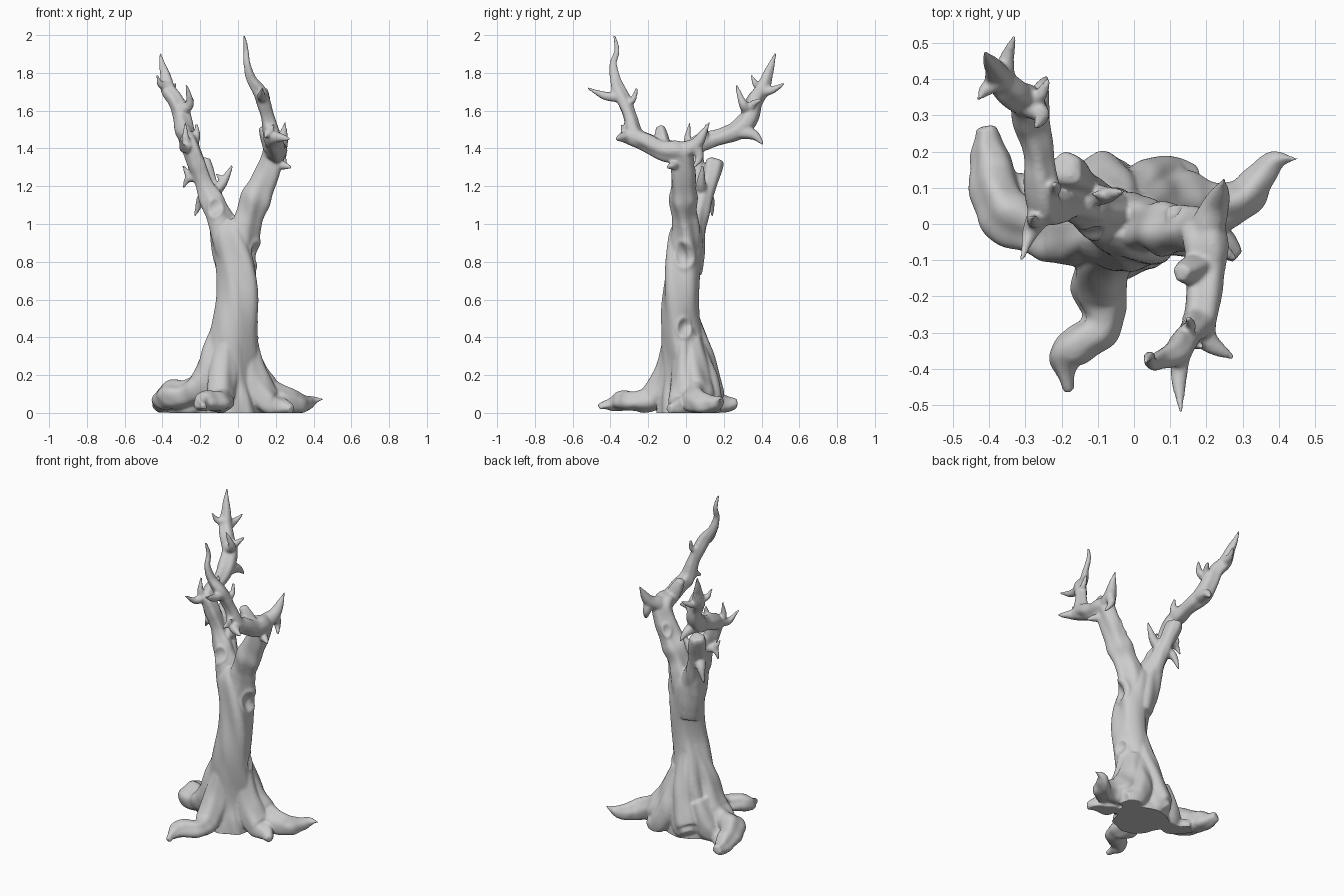
import bpy, bmesh, math
from mathutils import Vector, noise

bm = bmesh.new()


def spline(pts, steps):
    """Smooth path through (x, y, z, radius) points."""
    p = [Vector(q) for q in pts]
    p = [p[0] * 2 - p[1]] + p + [p[-1] * 2 - p[-2]]
    out = []
    for i in range(1, len(p) - 2):
        a, b, c, d = p[i - 1:i + 3]
        for s in range(steps):
            t = s / steps
            out.append(0.5 * (2 * b + (c - a) * t + (2 * a - 5 * b + 4 * c - d) * t * t
                              + (3 * b - a - 3 * c + d) * t ** 3))
    out.append(p[-2])
    return out


def tube(pts, squash=1.0, groove=0.07, twist=5, sides=32, steps=8, lumpy=0.0):
    """Grooved, twisting, lumpy, tapering limb."""
    path = spline(pts, steps)
    n = len(path)
    pos = [q.to_3d() for q in path]
    ref = Vector((1, 0, 0))
    if abs((pos[1] - pos[0]).normalized().x) > 0.8:
        ref = Vector((0, 1, 0))
    rings, run = [], 0
    for i in range(n):
        t = (pos[min(i + 1, n - 1)] - pos[max(i - 1, 0)]).normalized()
        ref = (ref - t * ref.dot(t)).normalized()
        side = t.cross(ref)
        run += (pos[i] - pos[i - 1]).length if i else 0
        r = max(path[i].w, 0.006) * (1 + lumpy * noise.noise(pos[i] * 11))
        ring = []
        for k in range(sides):
            a = 2 * math.pi * k / sides
            m = 1 + groove * (math.sin(3 * a + twist * run) + 0.7 * math.sin(5 * a - 0.5 + twist * 1.4 * run))
            ring.append(bm.verts.new(pos[i] + (ref * math.cos(a) + side * math.sin(a) * squash) * r * m))
        rings.append(ring)
    for a, b in zip(rings, rings[1:]):
        for k in range(sides):
            j = (k + 1) % sides
            bm.faces.new((a[k], a[j], b[j], b[k]))
    bm.faces.new(rings[0][::-1])
    bm.faces.new(rings[-1])


def twig(start, mid, end, r):
    tube([(*start, r), (*mid, r * 0.66), (*end, 0.006)], groove=0.03, sides=12, steps=5)


# trunk
tube([(-.04, .01, -.04, .17), (-.04, .01, .05, .165), (-.04, .01, .18, .148), (-.03, -.02, .4, .122),
      (0, -.03, .6, .107), (-.005, -.015, .8, .1), (-.035, .005, .95, .09), (-.045, .015, 1.02, .05)],
     squash=.92, twist=6)

# roots: left, front, right
tube([(-.06, -.02, .55, .05), (-.11, -.03, .35, .07), (-.17, -.02, .16, .095), (-.27, -.01, .1, .075),
      (-.35, .03, .09, .08), (-.385, .11, .07, .065), (-.4, .19, .05, .055), (-.41, .265, .05, .025)])
tube([(-.05, -.07, .4, .05), (-.08, -.1, .2, .075), (-.1, -.18, .08, .072), (-.09, -.27, .06, .058),
      (-.15, -.33, .065, .05), (-.19, -.37, .055, .045), (-.18, -.46, .03, .016)])
tube([(.03, .03, .4, .05), (.07, .05, .2, .08), (.14, .06, .1, .085), (.23, .05, .075, .07),
      (.3, .07, .05, .06), (.345, .125, .045, .045), (.39, .175, .06, .026), (.455, .18, .075, .006)])
# buttresses and low webs that fill the foot between the roots
tube([(.04, 0, .45, .05), (.07, -.01, .2, .075), (.15, -.02, .06, .075), (.22, -.04, .03, .05),
      (.285, -.09, .02, .02)])
tube([(-.03, .03, .5, .05), (-.05, .08, .25, .08), (-.09, .12, .08, .085), (-.12, .15, .03, .05)])
tube([(.0, .05, .35, .05), (.04, .09, .17, .08), (.1, .11, .05, .075), (.18, .12, .02, .04)])
tube([(-.12, .05, .22, .08), (-.2, .05, .07, .085), (-.28, .06, .02, .06), (-.34, .12, .01, .04)])

# right limb, bending forward then up to the tall tip
tube([(.01, -.01, .74, .07), (.03, 0, .95, .08), (.07, -.01, 1.08, .074), (.125, -.015, 1.2, .072),
      (.17, -.02, 1.3, .064), (.195, -.035, 1.375, .06), (.2, -.12, 1.39, .053), (.19, -.2, 1.43, .05),
      (.178, -.27, 1.47, .046), (.158, -.295, 1.56, .036), (.135, -.325, 1.64, .037),
      (.115, -.355, 1.7, .036), (.07, -.375, 1.77, .03), (.048, -.385, 1.85, .02),
      (.043, -.365, 1.92, .015), (.033, -.38, 2.0, .006)], twist=7, lumpy=.12)
twig((.2, -.02, 1.38), (.23, .06, 1.43), (.25, .125, 1.54), .052)
twig((.23, .05, 1.42), (.235, .07, 1.35), (.26, .04, 1.3), .033)
twig((.19, -.04, 1.32), (.24, -.07, 1.31), (.285, -.1, 1.3), .032)
tube([(.18, -.12, 1.4, .045), (.15, -.13, 1.47, .035), (.13, -.135, 1.515, .022)])
twig((.18, -.25, 1.45), (.2, -.32, 1.46), (.275, -.37, 1.45), .05)
twig((.18, -.26, 1.46), (.165, -.31, 1.48), (.14, -.36, 1.46), .042)
twig((.15, -.29, 1.56), (.17, -.33, 1.49), (.19, -.34, 1.53), .025)
twig((.13, -.34, 1.67), (.125, -.43, 1.68), (.13, -.52, 1.72), .032)
twig((.14, -.31, 1.64), (.155, -.28, 1.66), (.15, -.26, 1.72), .024)

# left limb, bending backward then up
tube([(-.025, .01, .74, .07), (-.08, .03, .98, .073), (-.13, .045, 1.1, .062), (-.18, .055, 1.22, .05),
      (-.22, .045, 1.33, .047), (-.25, .05, 1.41, .047), (-.258, .12, 1.44, .046), (-.265, .2, 1.465, .042),
      (-.285, .28, 1.5, .05), (-.3, .34, 1.57, .047), (-.33, .36, 1.65, .042), (-.37, .4, 1.71, .037),
      (-.385, .43, 1.79, .027), (-.4, .45, 1.84, .019), (-.412, .475, 1.905, .006)], twist=7, lumpy=.12)
# broken rear bough
tube([(-.02, .01, .78, .05), (-.07, .045, .97, .058), (-.12, .085, 1.1, .048), (-.15, .115, 1.2, .043),
      (-.175, .14, 1.28, .05), (-.19, .155, 1.33, .047), (-.192, .158, 1.345, .03)], twist=7)
twig((-.13, .08, 1.17), (-.08, .08, 1.22), (-.03, .09, 1.31), .036)
twig((-.08, .08, 1.22), (-.1, .08, 1.25), (-.12, .085, 1.27), .02)
twig((-.2, .06, 1.25), (-.26, .07, 1.24), (-.29, .08, 1.19), .036)
twig((-.26, .07, 1.25), (-.275, .07, 1.28), (-.29, .06, 1.31), .022)
twig((-.16, .1, 1.16), (-.2, .13, 1.12), (-.23, .14, 1.04), .036)
twig((-.25, .06, 1.41), (-.275, .01, 1.44), (-.28, .02, 1.54), .036)
twig((-.265, .02, 1.41), (-.29, -.03, 1.4), (-.31, -.1, 1.45), .034)
twig((-.24, .09, 1.42), (-.22, .1, 1.47), (-.22, .11, 1.53), .03)
twig((-.275, .28, 1.49), (-.26, .36, 1.47), (-.24, .41, 1.42), .044)
twig((-.3, .33, 1.6), (-.255, .3, 1.64), (-.275, .265, 1.74), .035)
twig((-.3, .34, 1.58), (-.265, .35, 1.63), (-.235, .4, 1.66), .03)
twig((-.37, .4, 1.73), (-.41, .37, 1.74), (-.43, .345, 1.79), .03)
twig((-.36, .4, 1.7), (-.35, .46, 1.71), (-.33, .52, 1.745), .032)

# fuse everything into one continuous bark surface
mesh = bpy.data.meshes.new("dead_tree")
bm.normal_update()
bm.to_mesh(mesh)
bm.free()
tree = bpy.data.objects.new("dead_tree", mesh)
bpy.context.collection.objects.link(tree)
rm = tree.modifiers.new("fuse", 'REMESH')
rm.mode = 'VOXEL'
rm.voxel_size = 0.007
sm = tree.modifiers.new("soften", 'SMOOTH')
sm.factor = 0.5
sm.iterations = 7
bpy.context.view_layer.update()
fused = bpy.data.meshes.new_from_object(tree.evaluated_get(bpy.context.evaluated_depsgraph_get()))
tree.modifiers.clear()
tree.data = fused

# knot holes, twisting bark ridges and a flat underside
knots = [(Vector((.085, -.01, .84)), .04), (Vector((.09, -.01, .45)), .03), (Vector((-.12, -.01, 1.08)), .03),
         (Vector((.1, .05, 1.27)), .028)]
fused.update()
moves = []
for v in fused.vertices:
    n, c = v.normal, v.co
    a = 1.5 * c.z
    x, y = c.x * math.cos(a) - c.y * math.sin(a), c.x * math.sin(a) + c.y * math.cos(a)
    amount = 0.012 * noise.noise(Vector((x * 13, y * 13, c.z * 3))) * min(1, max(0.3, (1.5 - c.z) * 2.5))
    for k, r in knots:
        d = c - k
        d.z *= 0.7
        q = d.length / r
        amount += r * (-0.5 * math.exp(-q * q * 1.6) + 0.2 * math.exp(-((q - 1.25) * 3) ** 2))
    moves.append(c + n * amount)
for v, m in zip(fused.vertices, moves):
    v.co = m
    v.co.z = max(v.co.z, 0.0)
for p in fused.polygons:
    p.use_smooth = True
fused.update()
